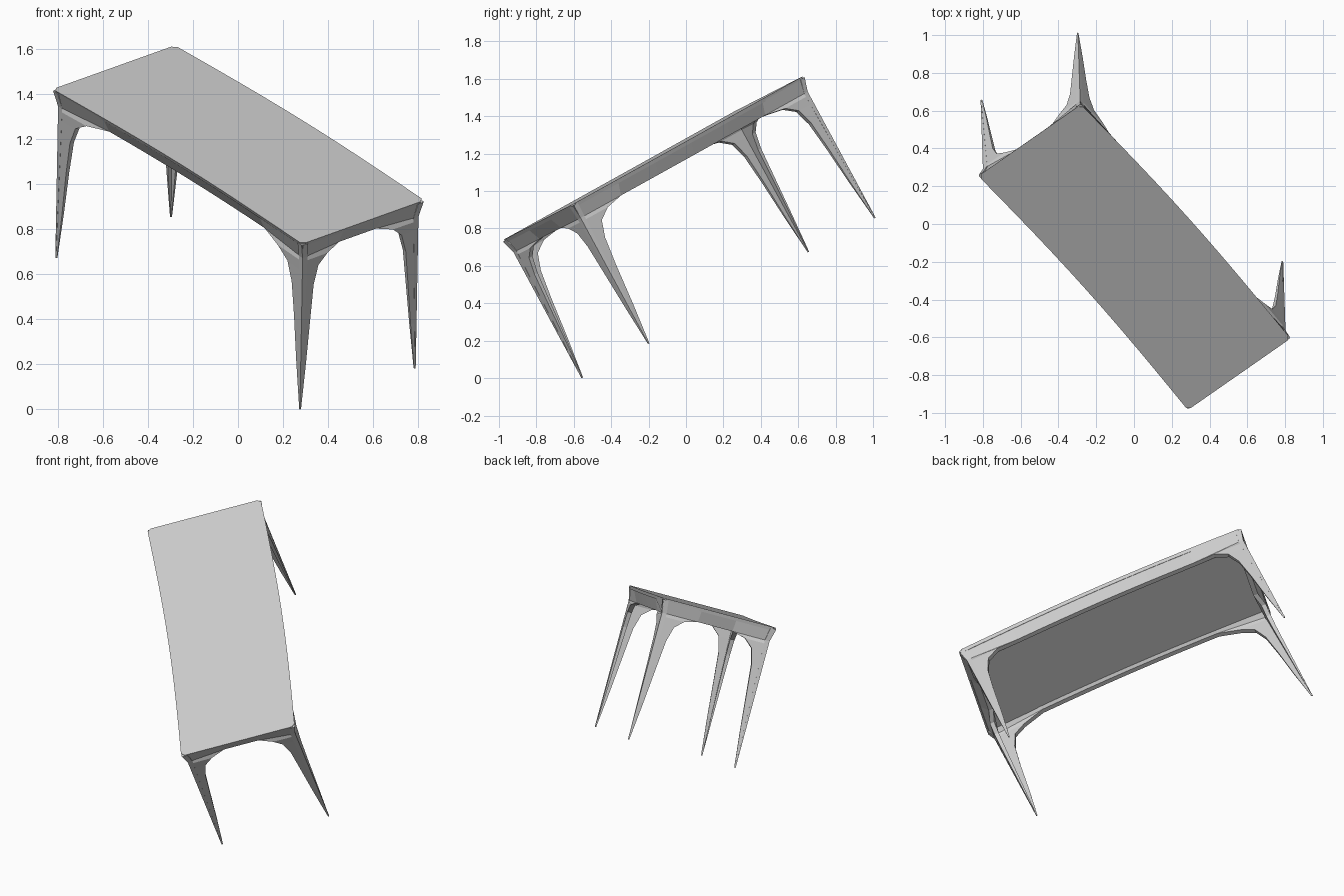
import bpy, bmesh, math
from mathutils import Vector, Matrix

if "Cube" in bpy.data.objects:
    bpy.data.objects.remove(bpy.data.objects["Cube"])

W, L, DEPTH = 0.69, 1.80, 0.85          # table width, length, leg length

# Tilted frame: local x across the table, y along it, z out of the top
along = Vector((-0.617, 0.689, 0.383)).normalized()
across = Vector((0.79, 0.54, 0.277))
across = (across - along * across.dot(along)).normalized()
up = across.cross(along)
frame = Matrix((across, along, up)).transposed().to_4x4()
frame.translation = (0.285, -0.985, 0.735)


def make(name, bm):
    # gentle sideways bow along the length, then tilt into place
    for v in bm.verts:
        v.co.x += 0.025 * math.sin(math.pi * min(max(v.co.y / L, 0), 1))
    bmesh.ops.recalc_face_normals(bm, faces=bm.faces)
    bm.transform(frame)
    mesh = bpy.data.meshes.new(name)
    bm.to_mesh(mesh)
    bm.free()
    ob = bpy.data.objects.new(name, mesh)
    bpy.context.collection.objects.link(ob)
    return ob


# Table top: thin slab with clipped corners, divided lengthwise
bm = bmesh.new()
c, n = 0.02, 12
ys = [0, c] + [c + (L - 2 * c) * i / n for i in range(1, n + 1)] + [L]
layers = []
for z, g in ((0, 0), (-0.02, 0.008)):
    rows = []
    for i, y in enumerate(ys):
        e = c if i in (0, len(ys) - 1) else g
        yy = min(max(y, g), L - g)
        rows.append([bm.verts.new((x, yy, z)) for x in (e, W - e)])
    layers.append(rows)
    for a, b in zip(rows, rows[1:]):
        bm.faces.new((a[0], a[1], b[1], b[0]))
t, b = layers
for i in range(len(ys) - 1):
    for k in (0, 1):
        bm.faces.new((t[i][k], t[i + 1][k], b[i + 1][k], b[i][k]))
for i in (0, -1):
    bm.faces.new((t[i][0], t[i][1], b[i][1], b[i][0]))
make("table_top", bm)

# Leg curve: (depth, inner edge on long side, inner edge on short side)
CURVE = [(0.085, 0.34, 0.24), (0.105, 0.21, 0.16), (0.15, 0.135, 0.11),
         (0.24, 0.10, 0.085), (0.40, 0.078, 0.07), (0.62, 0.055, 0.05),
         (DEPTH, 0.026, 0.026)]


def side_panel(name, length, col, place):
    """Apron with half of a leg at either end; place(s, inset, z) sets the side."""
    bm = bmesh.new()

    def quad(pts):
        # each corner is (distance along, depth, inset); gives a tapered slab
        def ring(inner):
            out = []
            for s, d, o in pts:
                th = (0.028 * (1 - d / DEPTH) + 0.003) if inner else 0
                out.append(bm.verts.new(place(s, o + th, -d)))
            return out
        f, k = ring(False), ring(True)
        bm.faces.new(f)
        bm.faces.new(k[::-1])
        for i in range(4):
            j = (i + 1) % 4
            bm.faces.new((f[i], k[i], k[j], f[j]))

    # apron band
    flare = CURVE[0][col]
    m = 8
    mids = [flare + (length - 2 * flare) * i / m for i in range(m + 1)]
    cols = [0.0] + mids + [length]
    bottom = []
    for i, s in enumerate(cols):
        e = 0.018 if i in (0, len(cols) - 1) else 0.042
        bs = min(max(s, 0.018), length - 0.018)
        bottom.append((bs, 0.085, e))
    for i in range(len(cols) - 1):
        quad([(cols[i], 0.008, 0.004), (cols[i + 1], 0.008, 0.004),
              bottom[i + 1], bottom[i]])
    # tapering leg halves
    for flip in (False, True):
        put = (lambda s: length - s) if flip else (lambda s: s)
        for i in range(len(CURVE) - 1):
            r0, r1 = CURVE[i], CURVE[i + 1]
            e0 = 0.042 if i == 0 else 0.02
            quad([(put(0.018), r0[0], 0.018), (put(r0[col]), r0[0], e0),
                  (put(r1[col]), r1[0], 0.02), (put(0.018), r1[0], 0.018)])
    bmesh.ops.remove_doubles(bm, verts=bm.verts, dist=0.0005)
    # drop the walls left between neighbouring slabs
    walls = [f for f in bm.faces if all(len(e.link_faces) > 2 for e in f.edges)]
    if walls:
        bmesh.ops.delete(bm, geom=walls, context='FACES_ONLY')
    make(name, bm)


# Four sides, opposite ones mirrored
side_panel("left_apron_and_legs", L, 1, lambda s, o, z: (o, s, z))
side_panel("right_apron_and_legs", L, 1, lambda s, o, z: (W - o, s, z))
side_panel("front_apron_and_legs", W, 2, lambda s, o, z: (s, o, z))
side_panel("back_apron_and_legs", W, 2, lambda s, o, z: (s, L - o, z))
